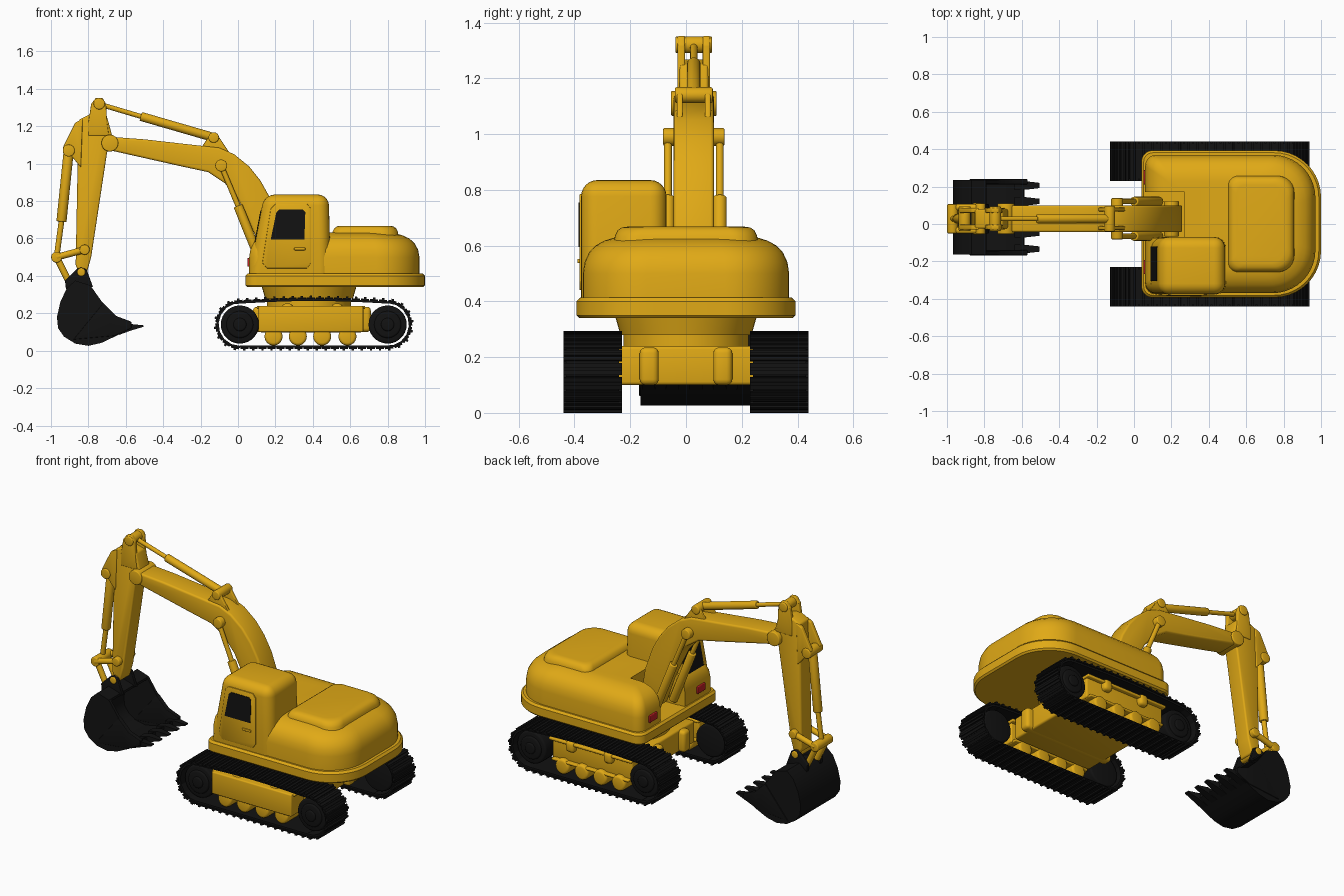
import bpy, bmesh, math
from mathutils import Matrix, Vector

if "Cube" in bpy.data.objects:
    bpy.data.objects.remove(bpy.data.objects["Cube"])


def material(name, rgb):
    m = bpy.data.materials.new(name)
    m.diffuse_color = (*rgb, 1)
    m.use_nodes = True
    m.node_tree.nodes["Principled BSDF"].inputs["Base Color"].default_value = m.diffuse_color
    return m


YELLOW = material("yellow_paint", (0.75, 0.40, 0.008))
BLACK = material("black", (0.006, 0.006, 0.006))
RED = material("red_lamp", (0.55, 0.015, 0.02))
CY = 0.028  # centre line of boom, stick and bucket


def finish(bm, name, mat, bevel=0, seg=3):
    bmesh.ops.recalc_face_normals(bm, faces=bm.faces)
    if bevel:
        edges = [e for e in bm.edges if e.calc_face_angle(0) > 0.5]
        bmesh.ops.bevel(bm, geom=edges, offset=bevel, segments=seg, profile=0.5,
                        affect='EDGES', clamp_overlap=True)
    me = bpy.data.meshes.new(name)
    bm.to_mesh(me)
    bm.free()
    me.materials.append(mat)
    ob = bpy.data.objects.new(name, me)
    bpy.context.collection.objects.link(ob)
    return ob


def loft(name, rings, mat, bevel=0, seg=3):
    bm = bmesh.new()
    vs = [[bm.verts.new(p) for p in r] for r in rings]
    n = len(vs[0])
    for a, b in zip(vs, vs[1:]):
        for i in range(n):
            bm.faces.new((a[i], a[(i + 1) % n], b[(i + 1) % n], b[i]))
    bm.faces.new(vs[0])
    bm.faces.new(vs[-1])
    return finish(bm, name, mat, bevel, seg)


def prism(name, pts, y0, y1, mat=YELLOW, bevel=0, seg=3):
    """Extrude an x-z outline along y."""
    return loft(name, [[(x, y, z) for x, z in pts] for y in (y0, y1)], mat, bevel, seg)


def box(name, x0, x1, y0, y1, z0, z1, mat=YELLOW, bevel=0, seg=3):
    return prism(name, [(x0, z0), (x1, z0), (x1, z1), (x0, z1)], y0, y1, mat, bevel, seg)


def rod(name, p, q, r, mat=YELLOW, r2=None, bevel=0, n=28):
    p, q = Vector(p), Vector(q)
    bm = bmesh.new()
    M = Matrix.Translation((p + q) / 2) @ (q - p).to_track_quat('Z', 'Y').to_matrix().to_4x4()
    bmesh.ops.create_cone(bm, cap_ends=True, segments=n, radius1=r, radius2=r2 or r,
                          depth=(q - p).length, matrix=M)
    return finish(bm, name, mat, bevel)


def pin(name, x, z, half, r, mat=YELLOW, bevel=0.006):
    return rod(name, (x, CY - half, z), (x, CY + half, z), r, mat, bevel=bevel)


def rrect(x0, x1, y0, y1, z, rf, rb, n=10):
    """Rounded rectangle ring: radius rf at low x, rb at high x."""
    out = []
    for cx, cy, r, a0 in ((x1 - rb, y1 - rb, rb, 0), (x0 + rf, y1 - rf, rf, 90),
                          (x0 + rf, y0 + rf, rf, 180), (x1 - rb, y0 + rb, rb, 270)):
        for i in range(n + 1):
            a = math.radians(a0 + 90 * i / n)
            out.append((cx + r * math.cos(a), cy + r * math.sin(a), z))
    return out


# ---- tracks: belt path, shoes, wheels, frame, rollers ----
XA, XB, ZC, R = 0.01, 0.80, 0.14, 0.118
path = [(XA + (XB - XA) * i / 12, ZC - R) for i in range(12)]
path += [(XB + R * math.sin(math.pi * i / 14), ZC - R * math.cos(math.pi * i / 14)) for i in range(15)]
path += [(XB + (XA - XB) * i / 14, ZC + R + 0.014 * math.sin(math.pi * i / 14)) for i in range(1, 14)]
path += [(XA - R * math.sin(math.pi * i / 14), ZC + R * math.cos(math.pi * i / 14)) for i in range(14)]
path = [Vector((x, 0, z)) for x, z in path]
seglen = [(path[(i + 1) % len(path)] - p).length for i, p in enumerate(path)]
total = sum(seglen)


def along(d):
    d %= total
    for i, l in enumerate(seglen):
        if d <= l:
            return path[i].lerp(path[(i + 1) % len(path)], d / l)
        d -= l
    return path[0]


SHOES = 48
for s, side in ((1, "left"), (-1, "right")):
    yc = s * 0.335
    bm = bmesh.new()
    pitch = total / SHOES
    for k in range(SHOES):
        c = along((k + 0.5) * pitch)
        t = (along((k + 1) * pitch) - along(k * pitch)).normalized()
        out = Vector((t.z, 0, -t.x))
        rot = Matrix((t, Vector((0, 1, 0)), out)).transposed().to_4x4()
        for size, off in (((pitch * 1.06, 0.19, 0.012), 0), ((pitch * 0.9, 0.21, 0.008), 0.009),
                          ((0.013, 0.21, 0.010), 0.017)):
            bmesh.ops.create_cube(bm, size=1, matrix=Matrix.Translation(c + out * off + Vector((0, yc, 0)))
                                  @ rot @ Matrix.Diagonal((*size, 1)))
    finish(bm, side + "_track_belt", BLACK)
    for x, part in ((XA, "_front_wheel"), (XB, "_rear_wheel")):
        rod(side + part, (x, yc - s * 0.08, ZC), (x, yc + s * 0.07, ZC), 0.102, BLACK, bevel=0.012)
        rod(side + part + "_rim", (x, yc, ZC), (x, yc + s * 0.08, ZC), 0.072, BLACK, bevel=0.01)
        rod(side + part + "_hub", (x, yc, ZC), (x, yc + s * 0.09, ZC), 0.035, BLACK, bevel=0.008)
    box(side + "_frame_web", 0.11, 0.67, yc - 0.09, yc + 0.045, 0.10, 0.24, YELLOW, 0.008)
    box(side + "_frame_top_flange", 0.10, 0.68, yc - 0.07, yc + 0.07, 0.222, 0.24, YELLOW, 0.006)
    box(side + "_frame_low_flange", 0.12, 0.66, yc - 0.07, yc + 0.07, 0.098, 0.114, YELLOW, 0.006)
    for x in (0.19, 0.32, 0.45, 0.585):
        rod(side + "_roller", (x, yc - 0.075, 0.076), (x, yc + 0.075, 0.076), 0.048, bevel=0.015)
    for x in (0.265, 0.53):
        box(side + "_carrier", x - 0.03, x + 0.03, yc - 0.07, yc + 0.078, 0.18, 0.252, YELLOW, 0.02)

# ---- centre undercarriage and turntable ----
box("undercarriage", 0.12, 0.67, -0.26, 0.26, 0.10, 0.24, YELLOW, 0.012)
for y in (-0.132, 0.132):
    box("undercarriage_lug", 0.08, 0.71, y - 0.034, y + 0.034, 0.10, 0.235, YELLOW, 0.02)
rod("turntable_lower", (0.38, 0, 0.22), (0.38, 0, 0.29), 0.225, n=48)
rod("turntable", (0.38, 0, 0.28), (0.38, 0, 0.35), 0.235, r2=0.255, n=48)

# ---- upper body with boom slot, base skirt, hood ----
loft("base_skirt", [rrect(0.04 + i, 1.0 - i, -0.393 + i, 0.393 - i, z, 0.06 - i, 0.25 - i)
                    for z, i in ((0.34, 0.01), (0.35, 0), (0.40, 0), (0.413, 0.012))], YELLOW)
body = loft("engine_body", [rrect(0.06 + i, 0.97 - i * 1.2, -0.37 + i, 0.37 - i, z, max(0.06 - i / 3, 0.02), 0.23 - i * 0.6)
                            for z, i in ((0.40, 0), (0.50, 0), (0.54, 0.006), (0.575, 0.022), (0.60, 0.045),
                                         (0.618, 0.078), (0.628, 0.11), (0.632, 0.14))], YELLOW)
cutter = box("slot_cutter", -0.1, 0.27, -0.075, 0.17, 0.405, 0.9)
cutter.hide_render = True
mod = body.modifiers.new("slot", 'BOOLEAN')
mod.operation, mod.object, mod.solver = 'DIFFERENCE', cutter, 'EXACT'
bpy.context.view_layer.objects.active = body
bpy.ops.object.modifier_apply(modifier="slot")
bpy.data.objects.remove(cutter)
loft("engine_hood", [rrect(0.50 + i, 0.86 - i, -0.26 + i, 0.26 - i, z, 0.05, 0.09)
                     for z, i in ((0.60, 0), (0.635, 0.005), (0.655, 0.015), (0.665, 0.03), (0.668, 0.05))], YELLOW)
for y in (0.25, -0.23):
    box("head_lamp", 0.05, 0.07, y - 0.038, y + 0.038, 0.45, 0.495, RED, 0.004)

# ---- cab with door, handle and windows ----
prism("cab", [(0.048, 0.35), (0.14, 0.835), (0.485, 0.835), (0.497, 0.35)], -0.376, -0.07, YELLOW, 0.058, 6)
prism("door", [(0.13, 0.47), (0.155, 0.44), (0.37, 0.44), (0.39, 0.47), (0.39, 0.76), (0.37, 0.785),
               (0.20, 0.785), (0.175, 0.76)], -0.382, -0.374, YELLOW, 0.003, 2)
prism("side_window", [(0.175, 0.595), (0.355, 0.595), (0.36, 0.74), (0.345, 0.755), (0.22, 0.755), (0.205, 0.74)],
      -0.385, -0.378, BLACK)
box("door_handle", 0.30, 0.36, -0.39, -0.38, 0.537, 0.552, YELLOW, 0.004)
fx = lambda z: 0.048 + (z - 0.35) * 0.092 / 0.485
prism("front_window", [(fx(0.50) - 0.004, 0.50), (fx(0.75) - 0.004, 0.75), (fx(0.75) + 0.004, 0.75),
                       (fx(0.50) + 0.004, 0.50)], -0.305, -0.12, BLACK)

# ---- boom with its cylinders ----
prism("boom", [(-0.70, 1.145), (-0.50, 1.13), (-0.28, 1.105), (-0.10, 1.085), (-0.02, 1.05), (0.06, 0.985),
               (0.12, 0.91), (0.17, 0.82), (0.22, 0.68), (0.26, 0.45), (0.16, 0.43), (0.10, 0.60), (0.05, 0.71),
               (0.0, 0.81), (-0.07, 0.895), (-0.16, 0.955), (-0.30, 0.985), (-0.50, 1.03), (-0.70, 1.075)],
      CY - 0.072, CY + 0.072, YELLOW, 0.012)
pin("boom_tip_boss", -0.685, 1.11, 0.082, 0.045)
pin("boom_foot_pin", 0.2, 0.47, 0.095, 0.04)
pin("boom_cylinder_pin", -0.09, 0.99, 0.11, 0.032)
for s in (-1, 1):
    y = CY + s * 0.093
    rod("boom_cylinder_rod", (-0.09, y, 0.99), (0.04, y, 0.68), 0.014)
    rod("boom_cylinder_barrel", (0.0, y, 0.775), (0.135, y, 0.44), 0.025, bevel=0.005)
    prism("boom_bracket", [(-0.20, 1.08), (-0.15, 1.155), (-0.11, 1.155), (-0.04, 1.05)],
          CY + s * 0.05 - 0.01, CY + s * 0.05 + 0.01, YELLOW, 0.004)
pin("stick_cylinder_base_pin", -0.13, 1.14, 0.068, 0.028)
rod("stick_cylinder_barrel", (-0.13, CY, 1.14), (-0.52, CY, 1.253), 0.024, bevel=0.005)
rod("stick_cylinder_rod", (-0.50, CY, 1.247), (-0.74, CY, 1.318), 0.013)

# ---- stick, bucket cylinder and linkage ----
prism("stick", [(-0.78, 1.27), (-0.85, 1.235), (-0.855, 1.12), (-0.868, 0.46), (-0.85, 0.41), (-0.81, 0.41),
                (-0.785, 0.50), (-0.70, 1.06), (-0.665, 1.12), (-0.70, 1.25)], CY - 0.052, CY + 0.052, YELLOW, 0.01)
for s in (-1, 1):
    y = CY + s * 0.045
    prism("stick_top_plate", [(-0.80, 1.22), (-0.785, 1.32), (-0.76, 1.352), (-0.725, 1.352), (-0.705, 1.32),
                              (-0.70, 1.22), (-0.69, 1.15), (-0.80, 1.15)], y - 0.013, y + 0.013, YELLOW, 0.005)
    prism("cylinder_bracket", [(-0.83, 1.24), (-0.87, 1.22), (-0.935, 1.09), (-0.93, 1.05), (-0.89, 1.04),
                               (-0.84, 0.98)], y - 0.013, y + 0.013, YELLOW, 0.005)
    y = CY + s * 0.062
    rod("rocker_arm", (-0.97, y, 0.50), (-0.82, y, 0.54), 0.018)
    rod("bucket_link", (-0.97, y * 0.8, 0.50), (-0.90, y * 0.8, 0.36), 0.018)
for nm, x, z, h, r in (("stick_top_pin", -0.742, 1.32, 0.066, 0.03), ("bucket_cylinder_pin", -0.905, 1.07, 0.066, 0.032),
                       ("link_pin", -0.97, 0.50, 0.078, 0.029), ("rocker_pin", -0.82, 0.54, 0.082, 0.027),
                       ("bucket_pin", -0.838, 0.42, 0.085, 0.022)):
    pin(nm, x, z, h, r)
rod("bucket_cylinder_barrel", (-0.905, CY, 1.07), (-0.944, CY, 0.69), 0.027, bevel=0.005)
rod("bucket_cylinder_rod", (-0.94, CY, 0.72), (-0.97, CY, 0.50), 0.015)

# ---- bucket: curved shell, side plates, ears, teeth ----
shell = [(-0.79, 0.35), (-0.87, 0.375), (-0.915, 0.335), (-0.95, 0.26), (-0.968, 0.18), (-0.962, 0.12), (-0.93, 0.075),
         (-0.87, 0.038), (-0.80, 0.026), (-0.73, 0.042), (-0.66, 0.075), (-0.585, 0.115)]
BC = CY + 0.008
inner = [(-0.76 + (x + 0.76) * 0.92, 0.22 + (z - 0.22) * 0.9) for x, z in shell]
inner[-1] = (-0.59, 0.138)
prism("bucket_shell", shell + inner[::-1], BC - 0.19, BC + 0.19, BLACK)
for s in (-1, 1):
    y = BC + s * 0.19
    prism("bucket_side", shell + [(-0.59, 0.155), (-0.65, 0.185), (-0.73, 0.265)], y - 0.009, y + 0.009, BLACK)
    prism("side_cutter", [(-0.88, 0.06), (-0.66, 0.08), (-0.57, 0.12), (-0.57, 0.155), (-0.65, 0.185), (-0.72, 0.255)],
          y - 0.014, y + 0.014, BLACK, 0.003)
    y = CY + s * 0.068
    prism("bucket_ear", [(-0.92, 0.33), (-0.925, 0.375), (-0.865, 0.435), (-0.84, 0.446), (-0.81, 0.435),
                         (-0.775, 0.34)], y - 0.011, y + 0.011, BLACK, 0.004)
for k in range(5):
    y = BC + (k - 2) * 0.085
    loft("bucket_tooth", [[(x, y + a * w, z + b * h) for a, b in ((-1, -1), (1, -1), (1, 1), (-1, 1))]
                          for x, z, w, h in ((-0.64, 0.105, 0.024, 0.022), (-0.575, 0.125, 0.022, 0.018),
                                             (-0.505, 0.132, 0.014, 0.004))], BLACK)

# ---- smooth shading with sharp edges kept ----
bpy.ops.object.select_all(action='SELECT')
bpy.ops.object.shade_smooth_by_angle(angle=math.radians(35))
